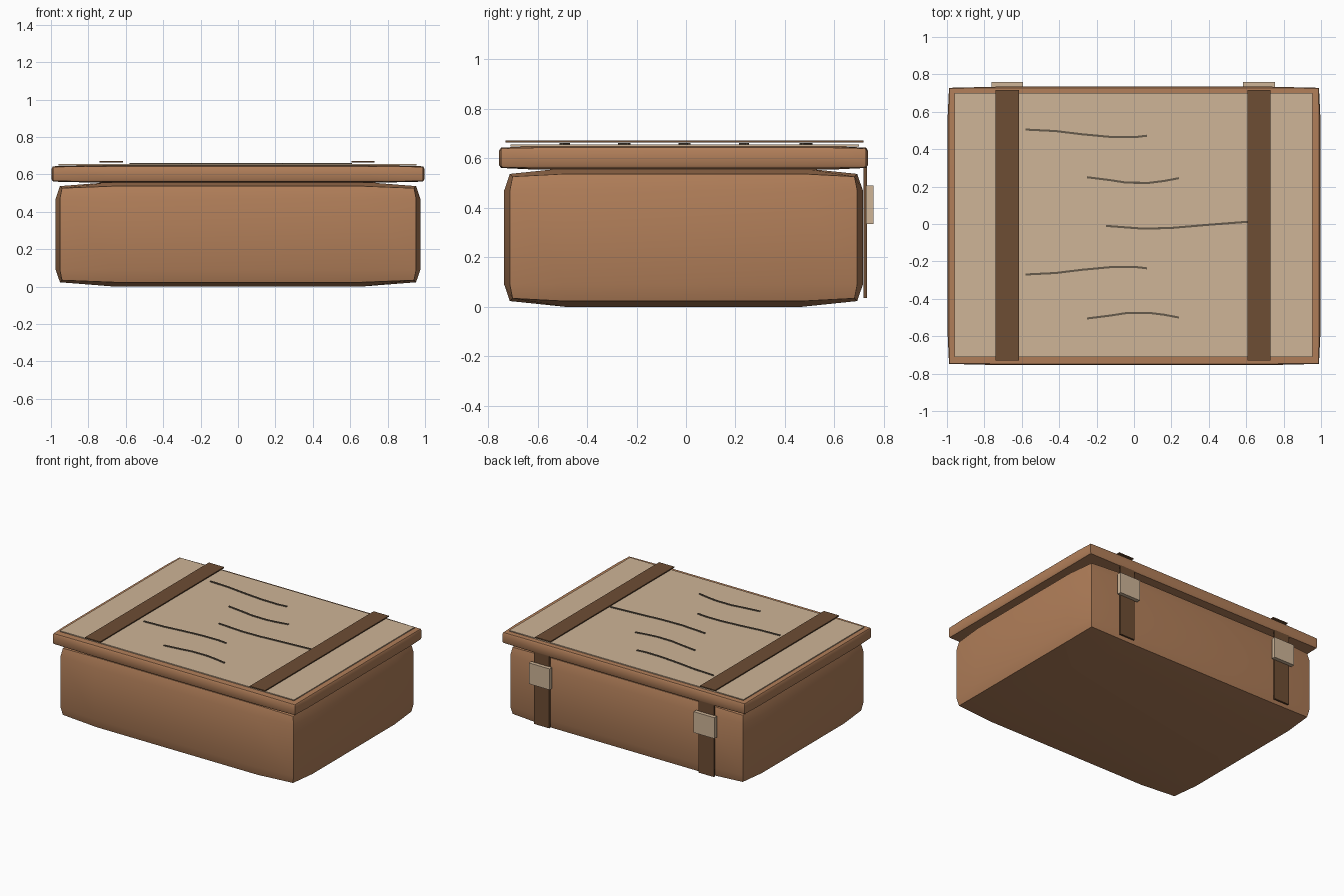
import bpy, bmesh, math
from mathutils import Vector

default = bpy.data.objects.get("Cube")
if default:
    bpy.data.objects.remove(default, do_unlink=True)


def material(name, r, g, b):
    mat = bpy.data.materials.new(name)
    mat.use_nodes = True
    mat.diffuse_color = (r, g, b, 1)
    bsdf = next(n for n in mat.node_tree.nodes if n.type == 'BSDF_PRINCIPLED')
    bsdf.inputs["Base Color"].default_value = (r, g, b, 1)
    return mat


WOOD = material("warm brown", 0.44, 0.21, 0.10)
PAPER = material("pale tan", 0.62, 0.46, 0.31)
LEATHER = material("dark brown", 0.155, 0.075, 0.034)
INK = material("grey brown ink", 0.13, 0.10, 0.07)


def finish(name, bm, mat, smooth=False):
    bmesh.ops.recalc_face_normals(bm, faces=bm.faces)
    mesh = bpy.data.meshes.new(name)
    bm.to_mesh(mesh)
    bm.free()
    mesh.materials.append(mat)
    obj = bpy.data.objects.new(name, mesh)
    bpy.context.collection.objects.link(obj)
    if smooth:
        bpy.ops.object.select_all(action='DESELECT')
        obj.select_set(True)
        bpy.context.view_layer.objects.active = obj
        bpy.ops.object.shade_smooth_by_angle(angle=math.radians(32))
    return obj


def box(name, low, high, mat):
    bm = bmesh.new()
    bmesh.ops.create_cube(bm, size=1)
    low, high = Vector(low), Vector(high)
    for v in bm.verts:
        v.co = (low + high) / 2 + v.co * (high - low)
    return finish(name, bm, mat)


def pillow_box(name, centre, half, knee, edge_in, corner_in, mat):
    """Box whose six faces each swell outward around a flat middle panel."""
    bm = bmesh.new()
    bmesh.ops.create_cube(bm, size=2)
    bmesh.ops.subdivide_edges(bm, edges=bm.edges[:], cuts=2, use_grid_fill=True)
    for v in bm.verts:
        outer = [abs(c) > 0.9 for c in v.co]
        inset = (0, 0, edge_in, corner_in)[sum(outer)]
        v.co = [centre[i] + math.copysign(half[i] - inset if outer[i] else knee[i], v.co[i])
                for i in range(3)]
    return finish(name, bm, mat, smooth=True)


def ink_line(name, points, z, width, mat):
    """Thin raised ribbon following points across the cover."""
    bm = bmesh.new()
    rows = []
    for x, y in points:
        rows.append([bm.verts.new((x, y + s * width / 2, h))
                     for s, h in ((-1, z), (1, z), (1, z + 0.006), (-1, z + 0.006))])
    for a, b in zip(rows, rows[1:]):
        for i in range(4):
            j = (i + 1) % 4
            bm.faces.new((a[i], a[j], b[j], b[i]))
    bm.faces.new(rows[0])
    bm.faces.new(rows[-1])
    return finish(name, bm, mat)


# Swollen body and overhanging lid
pillow_box("box_body", (0, -0.01, 0.28), (0.975, 0.725, 0.28),
           (0.66, 0.48, 0.19), 0.023, 0.034, WOOD)
pillow_box("lid", (0, -0.01, 0.602), (0.996, 0.745, 0.048),
           (0.69, 0.59, 0.03), 0.007, 0.010, WOOD)

# Pale cover sheet on the lid
box("lid_cover", (-0.96, -0.71, 0.648), (0.955, 0.70, 0.655), PAPER)

# Straps over the top, hanging down the back, with buckle plates
for side, x in (("right", -0.678), ("left", 0.669)):
    box(side + "_top_strap", (x - 0.062, -0.73, 0.664), (x + 0.062, 0.717, 0.672), LEATHER)
    box(side + "_back_strap", (x - 0.062, 0.718, 0.035), (x + 0.062, 0.731, 0.62), LEATHER)
    box(side + "_buckle", (x - 0.085, 0.728, 0.335), (x + 0.085, 0.758, 0.49), PAPER)

# Ink strokes: two shapes mirrored front to back, plus a long middle one
long_stroke = [(-0.58, 0.505), (-0.42, 0.497), (-0.28, 0.48), (-0.13, 0.466),
               (0.0, 0.464), (0.07, 0.472)]
arc_stroke = [(-0.25, 0.25), (-0.13, 0.235), (-0.04, 0.221), (0.08, 0.22),
              (0.16, 0.23), (0.24, 0.245)]
middle_stroke = [(-0.15, -0.01), (0.05, -0.025), (0.2, -0.021), (0.4, -0.004), (0.61, 0.012)]
strokes = {
    "back_long_stroke": long_stroke,
    "back_arc_stroke": arc_stroke,
    "middle_stroke": middle_stroke,
    "front_long_stroke": [(x, 0.235 - y) for x, y in long_stroke],
    "front_arc_stroke": [(x, -0.255 - y) for x, y in arc_stroke],
}
for name, points in strokes.items():
    ink_line(name, points, 0.655, 0.011, INK)
